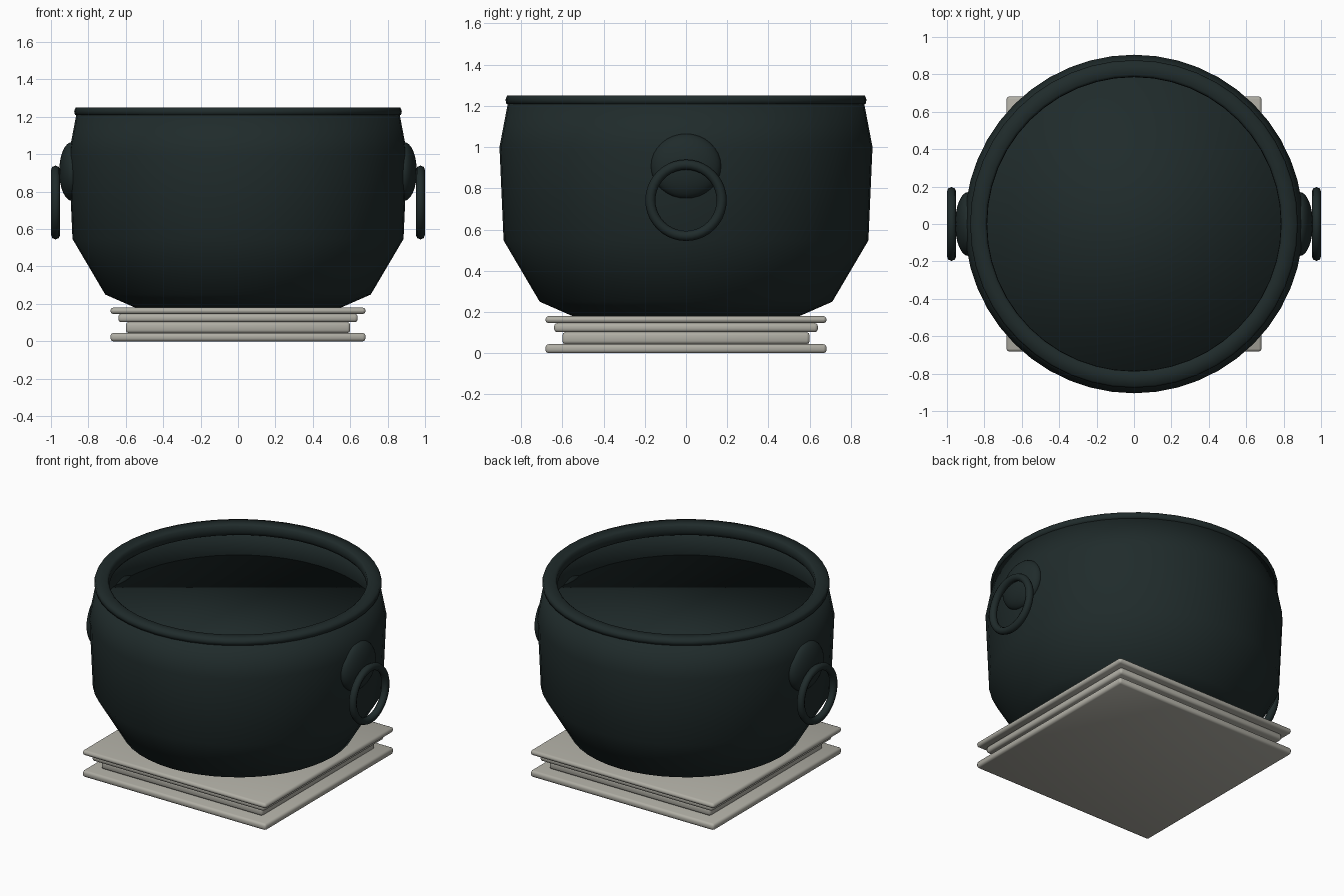
import bpy
import bmesh
from math import cos, sin, pi

old = bpy.data.objects.get("Cube")
if old:
    bpy.data.objects.remove(old, do_unlink=True)


def make_material(name, rgb):
    mat = bpy.data.materials.new(name)
    mat.use_nodes = True
    mat.diffuse_color = (*rgb, 1)
    mat.node_tree.nodes["Principled BSDF"].inputs["Base Color"].default_value = (*rgb, 1)
    return mat


BRONZE = make_material("dark bronze", (0.014, 0.024, 0.024))
STONE = make_material("grey stone", (0.43, 0.42, 0.37))


def finish(obj, name, mat):
    obj.name = name
    obj.data.materials.clear()
    obj.data.materials.append(mat)
    for poly in obj.data.polygons:
        poly.use_smooth = True
    return obj


def lathe(name, profile, mat, sides=48):
    """Revolve a (radius, height) profile around z; zero radius closes an end."""
    bm = bmesh.new()
    rings = []
    for r, z in profile:
        n = sides if r else 1
        rings.append([bm.verts.new((r * cos(2 * pi * i / sides), r * sin(2 * pi * i / sides), z))
                      for i in range(n)])
    for a, b in zip(rings, rings[1:]):
        for i in range(sides):
            j = (i + 1) % sides
            quad = [a[i % len(a)], a[j % len(a)], b[j % len(b)], b[i % len(b)]]
            bm.faces.new(list(dict.fromkeys(quad)))
    bmesh.ops.recalc_face_normals(bm, faces=bm.faces)
    mesh = bpy.data.meshes.new(name)
    bm.to_mesh(mesh)
    bm.free()
    obj = bpy.data.objects.new(name, mesh)
    bpy.context.collection.objects.link(obj)
    return finish(obj, name, mat)


# Pot: outer belly up to the lip, then the inner wall down to the filling
lathe("pot_body", [
    (0, 0.178), (0.55, 0.18), (0.71, 0.25), (0.885, 0.547), (0.905, 1.0), (0.864, 1.215),
    (0.82, 1.215), (0.855, 1.02), (0.86, 0.95)], BRONZE)

# Rounded lip that overhangs the mouth on both sides
lathe("pot_lip", [
    (0.85, 1.207), (0.872, 1.21), (0.876, 1.23), (0.868, 1.25), (0.80, 1.25),
    (0.787, 1.24), (0.785, 1.195), (0.80, 1.175), (0.83, 1.175), (0.85, 1.207)], BRONZE)

# Flat filling inside the pot
bpy.ops.mesh.primitive_cylinder_add(vertices=48, radius=0.862, depth=0.065,
                                    location=(0, 0, 0.9825))
finish(bpy.context.object, "pot_filling", BRONZE)

# Domed mounts and hanging rings on both sides
for side, label in ((1, "left"), (-1, "right")):
    bpy.ops.mesh.primitive_uv_sphere_add(segments=32, ring_count=16, radius=1,
                                         location=(side * 0.888, 0, 0.908))
    mount = finish(bpy.context.object, label + "_handle_mount", BRONZE)
    mount.scale = (0.068, 0.17, 0.157)
    bpy.ops.mesh.primitive_torus_add(major_segments=40, minor_segments=8, major_radius=0.173,
                                     minor_radius=0.0245, location=(side * 0.9755, 0, 0.742),
                                     rotation=(0, pi / 2, 0))
    finish(bpy.context.object, label + "_handle_ring", BRONZE)

# Stepped square plinth with softened edges
for name, half, bottom, top in (("plinth_foot", 0.682, 0, 0.044),
                                ("plinth_waist", 0.60, 0.044, 0.102),
                                ("plinth_step", 0.64, 0.102, 0.146),
                                ("plinth_top", 0.682, 0.146, 0.18)):
    bpy.ops.mesh.primitive_cube_add(size=1, location=(0, 0, (bottom + top) / 2))
    slab = finish(bpy.context.object, name, STONE)
    slab.scale = (2 * half, 2 * half, top - bottom)
    bpy.ops.object.transform_apply(location=False, rotation=False, scale=True)
    bevel = slab.modifiers.new("soft_edges", 'BEVEL')
    bevel.width = 0.015
    bevel.segments = 2
